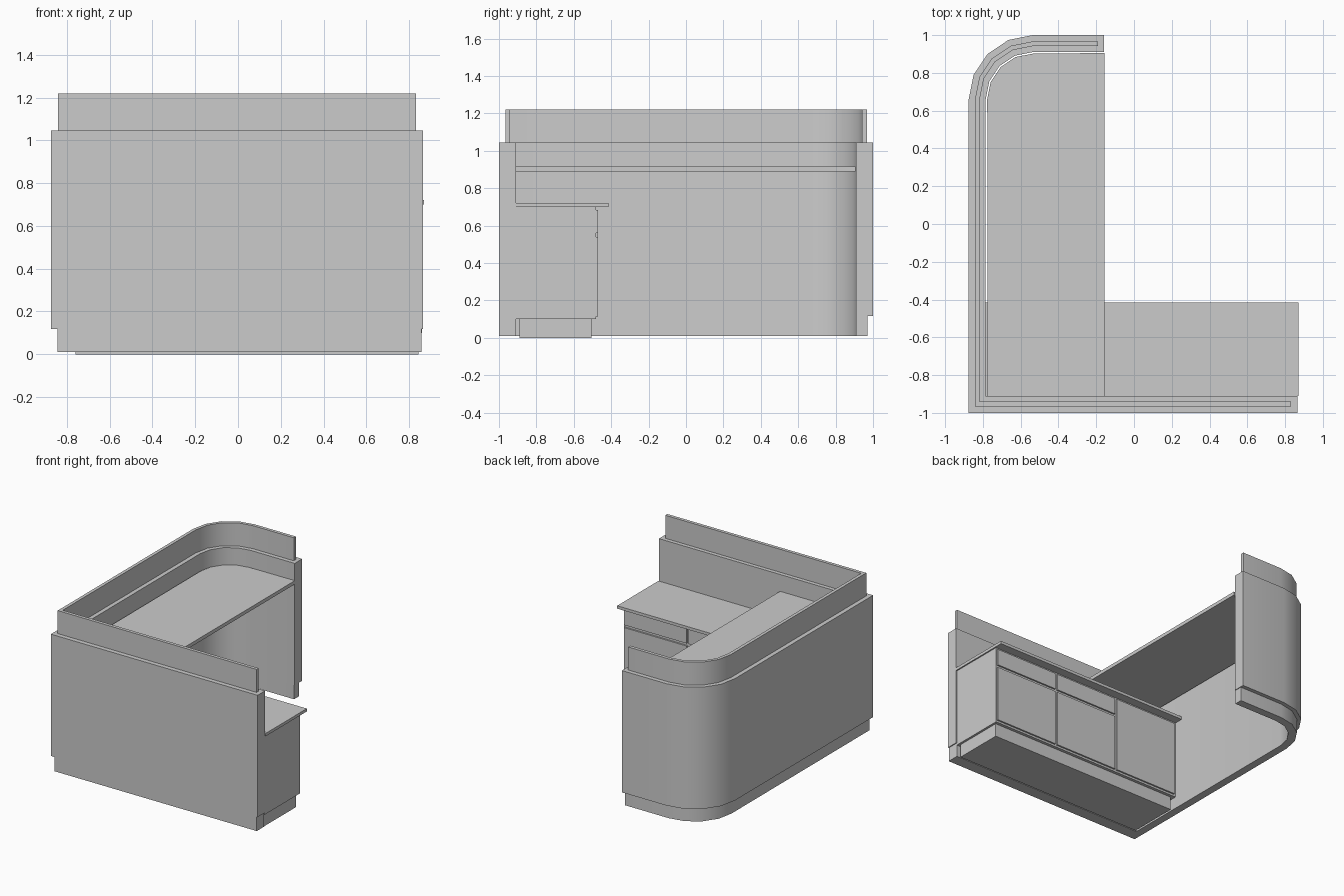
import bpy, bmesh, math

if "Cube" in bpy.data.objects:
    bpy.data.objects.remove(bpy.data.objects["Cube"])

CX, CY, R = -0.535, 0.66, 0.34      # centre and outer radius of the curved corner


def make(name, verts, faces, smooth=False):
    me = bpy.data.meshes.new(name)
    me.from_pydata(verts, [], faces)
    bm = bmesh.new()
    bm.from_mesh(me)
    bmesh.ops.recalc_face_normals(bm, faces=bm.faces)
    bm.to_mesh(me)
    bm.free()
    ob = bpy.data.objects.new(name, me)
    bpy.context.collection.objects.link(ob)
    if smooth:
        bpy.ops.object.select_all(action='DESELECT')
        ob.select_set(True)
        bpy.context.view_layer.objects.active = ob
        bpy.ops.object.shade_smooth_by_angle(angle=math.radians(30))
    return ob


def box(name, x0, x1, y0, y1, z0, z1):
    v = [(x, y, z) for x in (x0, x1) for y in (y0, y1) for z in (z0, z1)]
    return make(name, v, [(0, 1, 3, 2), (4, 6, 7, 5), (0, 4, 5, 1),
                          (2, 3, 7, 6), (0, 2, 6, 4), (1, 5, 7, 3)])


def corner(d):
    """Points of the curved corner, inset by d from the outer face."""
    return [(CX - (R - d) * math.cos(i * math.pi / 8),
             CY + (R - d) * math.sin(i * math.pi / 8)) for i in range(5)]


def path(d, front, x_front, x_back):
    """Plan line of the counter wall: front run, side run, curve, back run."""
    return ([(x_front, -1 + front), (CX - R + d, -1 + front)]
            + corner(d) + [(x_back, CY + R - d)])


def wall(name, d0, d1, f0, f1, x_front, x_back, z0, z1):
    a, b = path(d0, f0, x_front, x_back), path(d1, f1, x_front, x_back)
    v, f = [], []
    for (ax, ay), (bx, by) in zip(a, b):
        v += [(ax, ay, z0), (bx, by, z0), (bx, by, z1), (ax, ay, z1)]
    for i in range(len(a) - 1):
        for k in range(4):
            m = (k + 1) % 4
            f.append((4 * i + k, 4 * i + m, 4 * i + 4 + m, 4 * i + 4 + k))
    n = len(v)
    f += [(0, 1, 2, 3), (n - 4, n - 3, n - 2, n - 1)]
    return make(name, v, f, True)


# Outer counter wall, its recessed plinth and the thin screen on top
wall("counter_wall", 0, 0.09, 0, 0.09, 0.865, -0.16, 0.118, 1.045)
wall("wall_plinth", 0.03, 0.09, 0, 0.09, 0.858, -0.165, 0.01, 0.118)
wall("top_screen", 0.033, 0.058, 0.035, 0.06, 0.832, -0.19, 1.045, 1.22)

# High worktop with the rounded corner
plan = [(-0.775, -0.91), (-0.155, -0.91), (-0.155, 0.905)] + corner(0.098)[::-1]
n = len(plan)
make("high_worktop",
     [(x, y, 0.89) for x, y in plan] + [(x, y, 0.917) for x, y in plan],
     [tuple(range(n)), tuple(range(n, 2 * n))]
     + [(i, (i + 1) % n, n + (i + 1) % n, n + i) for i in range(n)], True)

# Low desk, cabinet and kick base
box("low_desk_top", -0.785, 0.87, -0.91, -0.415, 0.70, 0.722)
box("cabinet_body", -0.785, 0.86, -0.91, -0.482, 0.10, 0.70)
box("cabinet_kick_base", -0.76, 0.843, -0.89, -0.505, 0.0, 0.10)

# Cabinet fronts: two drawer-and-door columns, one full-height door
x_edges = [0.86, 0.315, -0.23, -0.775]
for i in range(3):
    x1, x0 = x_edges[i] - 0.008, x_edges[i + 1] + 0.008
    if i < 2:
        box(f"drawer_front_{i + 1}", x0, x1, -0.482, -0.47, 0.56, 0.685)
        box(f"door_front_{i + 1}", x0, x1, -0.482, -0.47, 0.115, 0.54)
    else:
        box("tall_door_front", x0, x1, -0.482, -0.47, 0.115, 0.685)
